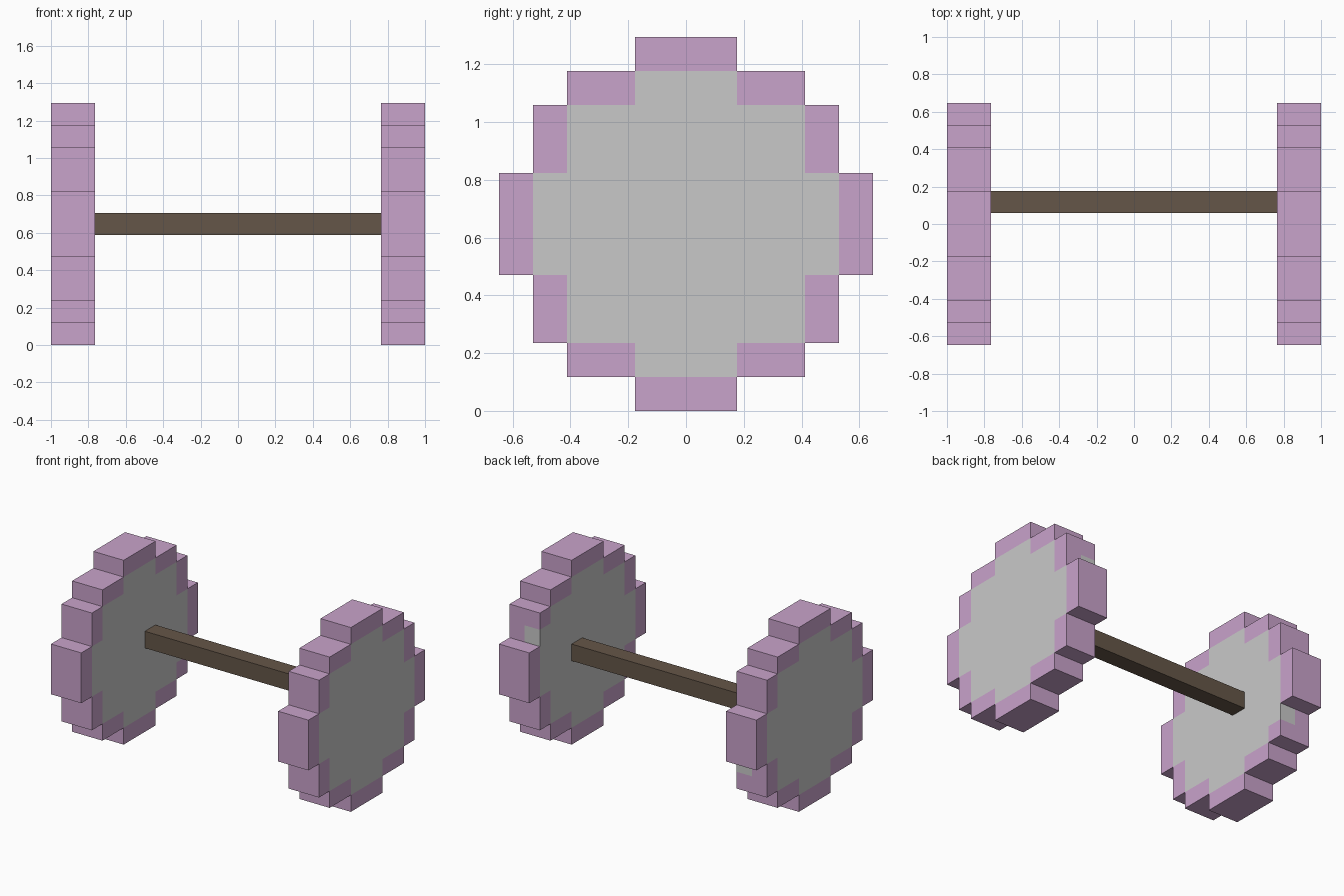
import bpy, bmesh
from mathutils import Vector, Matrix

if "Cube" in bpy.data.objects:
    bpy.data.objects.remove(bpy.data.objects["Cube"])

U = 2 / 17                       # one block; the model is 17 blocks long
R = 5.5 * U                      # wheel centre height
HALF_WIDTH = [5, 5, 4, 4, 3, 1]  # stepped disc: half width by rows from centre


def srgb_material(name, rgb):
    lin = [((c / 255 + 0.055) / 1.055) ** 2.4 for c in rgb]
    mat = bpy.data.materials.new(name)
    mat.diffuse_color = (*lin, 1)
    mat.use_nodes = True
    mat.node_tree.nodes["Principled BSDF"].inputs["Base Color"].default_value = mat.diffuse_color
    return mat


PINK = srgb_material("pink_rim", (201, 163, 203))
GREY = srgb_material("light_grey_disc", (201, 201, 201))
BROWN = srgb_material("brown_wood", (101, 86, 72))


def inside(x, y, z):
    return x in (0, 1) and abs(z) <= 5 and abs(y) <= HALF_WIDTH[abs(z)]


def is_grey(x, y, z):
    # grey where fully surrounded in the disc plane, plus one odd inner block
    around = ((1, 0), (-1, 0), (0, 1), (0, -1))
    return (x, y, z) == (0, 4, 2) or all(inside(x, y + a, z + b) for a, b in around)


def finish(bm, name, mats):
    bmesh.ops.remove_doubles(bm, verts=bm.verts, dist=1e-4)
    bmesh.ops.recalc_face_normals(bm, faces=bm.faces)
    me = bpy.data.meshes.new(name)
    bm.to_mesh(me)
    bm.free()
    for m in mats:
        me.materials.append(m)
    ob = bpy.data.objects.new(name, me)
    bpy.context.collection.objects.link(ob)
    return ob


def make_wheel(name, turn):
    """Stepped wheel two blocks thick; the left one is turned half round in y."""
    bm = bmesh.new()
    for x in (0, 1):
        for z in range(-5, 6):
            for y in range(-5, 6):
                if not inside(x, y, z):
                    continue
                centre = Vector((x + 7, y, z))
                for axis in range(3):
                    for s in (-1, 1):
                        n = Vector((0, 0, 0))
                        n[axis] = s
                        if inside(x + int(n.x), y + int(n.y), z + int(n.z)):
                            continue
                        a, b = Vector((0, 0, 0)), Vector((0, 0, 0))
                        a[(axis + 1) % 3] = b[(axis + 2) % 3] = 0.5
                        mid = centre + n / 2
                        f = bm.faces.new([bm.verts.new(mid + p) for p in
                                          (a + b, b - a, -a - b, a - b)])
                        f.material_index = int(is_grey(x, y, z))
    m = Matrix.Translation((0, 0, R)) @ Matrix.Scale(U, 4)
    if turn:
        m = m @ Matrix.Diagonal((-1, 1, -1, 1))
    bm.transform(m)
    return finish(bm, name, (PINK, GREY))


make_wheel("right_wheel", False)
make_wheel("left_wheel", True)

# Axle: one block square, one block behind the wheel centre
bm = bmesh.new()
bmesh.ops.create_cube(bm, size=1, matrix=Matrix.Translation((0, U, R))
                      @ Matrix.Diagonal((13 * U, U, U, 1)))
finish(bm, "axle", (BROWN,))
